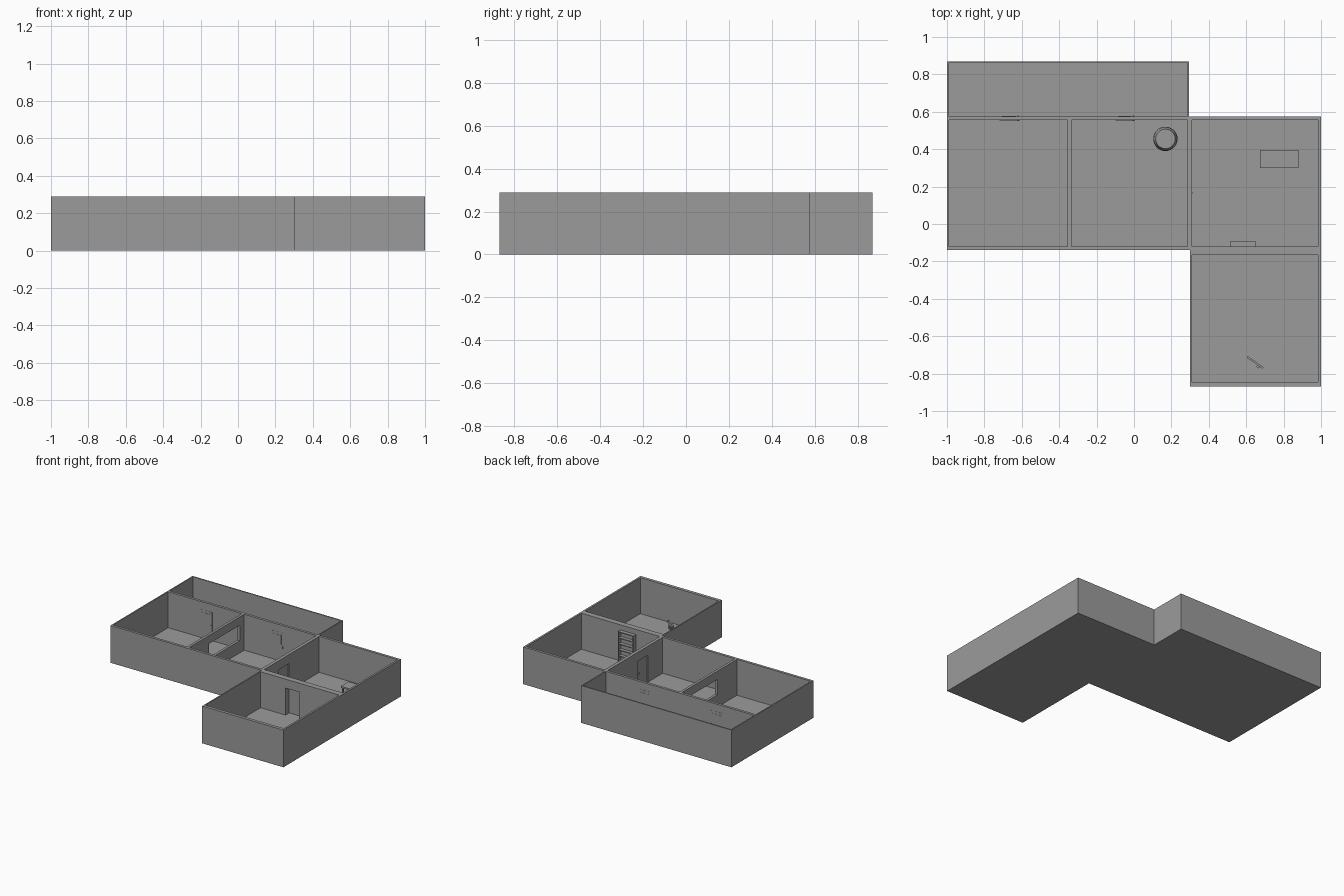
import bpy
from math import radians
from mathutils import Matrix, Vector

cube = bpy.data.objects.get("Cube")
if cube:
    bpy.data.objects.remove(cube, do_unlink=True)

grey = bpy.data.materials.new("plaster_grey")
grey.use_nodes = True
colour = (0.33, 0.33, 0.33, 1)
grey.diffuse_color = colour
grey.node_tree.nodes["Principled BSDF"].inputs["Base Color"].default_value = colour

TOP = 0.29      # wall height
FLOOR = 0.01    # slab thickness
DOOR_TOP = 0.23


def mesh_object(name, verts, faces):
    mesh = bpy.data.meshes.new(name)
    mesh.from_pydata(verts, [], faces)
    mesh.materials.append(grey)
    obj = bpy.data.objects.new(name, mesh)
    bpy.context.collection.objects.link(obj)
    return obj


def box(name, xs, ys, zs):
    verts = [(x, y, z) for x in xs for y in ys for z in zs]
    faces = [(0, 1, 3, 2), (4, 6, 7, 5), (0, 4, 5, 1),
             (2, 3, 7, 6), (0, 2, 6, 4), (1, 5, 7, 3)]
    return mesh_object(name, verts, faces)


def wall(name, xs, ys, opening=None, sill=FLOOR, head=DOOR_TOP):
    """Straight wall along its longer side, with an optional opening."""
    if opening is None:
        box(name, xs, ys, (FLOOR, TOP))
        return
    along_x = xs[1] - xs[0] > ys[1] - ys[0]
    start, end = xs if along_x else ys
    a, b = opening
    parts = [("start", (start, a), (FLOOR, TOP)), ("end", (b, end), (FLOOR, TOP)),
             ("lintel", (a, b), (head, TOP))]
    if sill > FLOOR:
        parts.append(("sill", (a, b), (FLOOR, sill)))
    for part, span, zs in parts:
        box(f"{name}_{part}", span if along_x else xs, ys if along_x else span, zs)


def lathe(name, profile, centre, steps=32):
    spin = [Matrix.Rotation(radians(360 * i / steps), 3, "Z") for i in range(steps)]
    verts = [m @ Vector((r, 0, z)) for m in spin for r, z in profile]
    n = len(profile)
    faces = [(i * n + j, (i + 1) % steps * n + j,
              (i + 1) % steps * n + j + 1, i * n + j + 1)
             for i in range(steps) for j in range(n - 1)]
    faces.append([i * n + n - 1 for i in range(steps)])
    obj = mesh_object(name, verts, faces)
    obj.location = centre
    return obj


# Floor slabs
box("main_floor", (-1, 1), (-0.14, 0.575), (0, FLOOR))
box("corridor_floor", (-1, 0.295), (0.575, 0.87), (0, FLOOR))
box("front_room_floor", (0.3, 1), (-0.87, -0.14), (0, FLOOR))

# Long outer walls and the room row
wall("right_end_wall", (-1, -0.99), (-0.14, 0.87))
wall("left_end_wall", (0.985, 1), (-0.87, 0.575))
wall("row_front_wall", (-0.99, 0.3), (-0.14, -0.12))
wall("row_back_wall", (-0.99, 0.985), (0.555, 0.575))
wall("hatch_wall", (-0.355, -0.335), (-0.12, 0.555), (0.12, 0.5), 0.105, 0.225)
wall("middle_door_wall", (0.285, 0.31), (-0.12, 0.555), (0.06, 0.185), head=0.22)

# Rear corridor
wall("corridor_back_wall", (-0.99, 0.295), (0.86, 0.87))
wall("corridor_end_wall", (0.285, 0.295), (0.575, 0.86))

# Front room
wall("front_room_back_wall", (0.3, 0.985), (-0.165, -0.12), (0.525, 0.645), head=0.22)
wall("front_room_side_wall", (0.3, 0.31), (-0.845, -0.165))
wall("front_room_front_wall", (0.3, 0.985), (-0.87, -0.845))

# Closed doors to the corridor, with upper panel and handle on both sides
for side, left, right in (("right", -0.72, -0.61), ("middle", -0.1, 0.005)):
    box(f"{side}_door", (left, right), (0.554, 0.576), (FLOOR, DOOR_TOP))
    box(f"{side}_door_panel", (left + 0.015, right - 0.02), (0.5525, 0.5775), (0.14, 0.21))
    box(f"{side}_door_handle", (right - 0.013, right - 0.005), (0.55, 0.58), (0.11, 0.13))

# Recessed door in the middle partition
box("partition_door", (0.293, 0.302), (0.06, 0.185), (FLOOR, 0.22))
box("partition_door_handle", (0.287, 0.313), (0.163, 0.17), (0.11, 0.125))

# Bookcase standing in front of the front room doorway
case_y = (-0.12, -0.09)
box("bookcase_back", (0.515, 0.65), (-0.12, -0.116), (FLOOR, 0.25))
for side, x in (("right", 0.515), ("left", 0.643)):
    box(f"bookcase_{side}_side", (x, x + 0.007), case_y, (FLOOR, 0.25))
for i in range(6):
    z = FLOOR + i * 0.0466
    box(f"bookcase_shelf_{i + 1}", (0.522, 0.643), (-0.116, -0.09), (z, z + 0.007))

# Table
box("table_top", (0.675, 0.88), (0.3, 0.395), (0.085, 0.097))
for i, x in enumerate((0.68, 0.863)):
    for j, y in enumerate((0.305, 0.378)):
        box(f"table_leg_{i}_{j}", (x, x + 0.012), (y, y + 0.012), (FLOOR, 0.085))

# Barrel with a sunken lid
barrel = lathe("barrel", [(0.052, 0), (0.062, 0.03), (0.065, 0.055), (0.062, 0.08),
                          (0.052, 0.11), (0.045, 0.11), (0.045, 0.103)],
               (0.168, 0.455, FLOOR))
bpy.context.view_layer.objects.active = barrel
barrel.select_set(True)
bpy.ops.object.shade_smooth_by_angle(angle=radians(35))

# Small slanted stand in the front room
for name, xs, ys, zs in (("stand_board", (-0.052, 0.052), (-0.005, 0.005), (0.045, 0.068)),
                         ("stand_post", (-0.008, 0.008), (-0.004, 0.004), (FLOOR, 0.045)),
                         ("stand_foot", (0.018, 0.034), (-0.016, 0.005), (FLOOR, 0.045))):
    part = box(name, xs, ys, zs)
    part.location = (0.648, -0.74, 0)
    part.rotation_euler.z = radians(-35)
